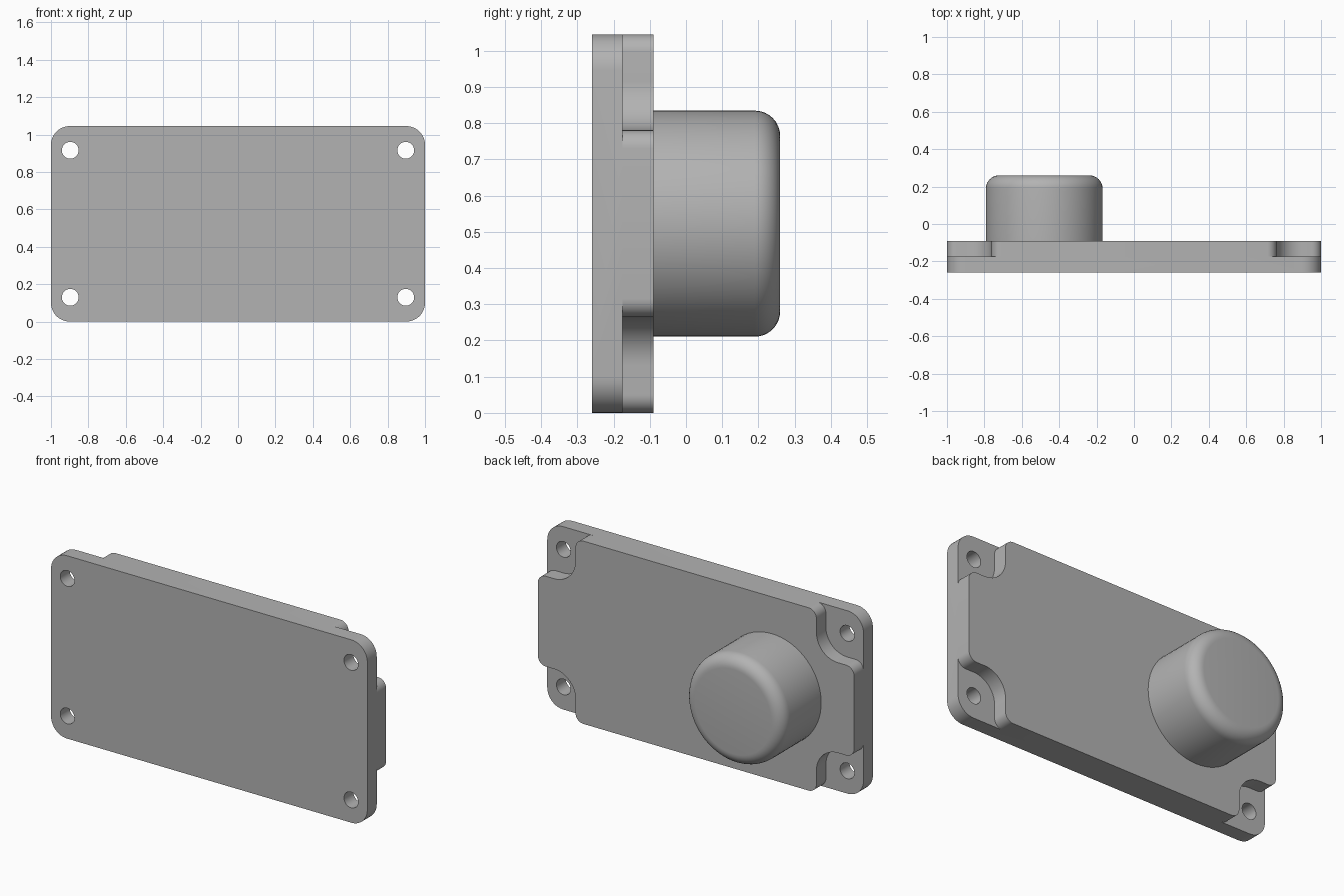
import bpy, bmesh
from math import pi, cos, sin, radians
from mathutils import Matrix, Vector

if "Cube" in bpy.data.objects:
    bpy.data.objects.remove(bpy.data.objects["Cube"], do_unlink=True)

# Main sizes
HALF_W, HEIGHT = 1.0, 1.045
MID_Z = HEIGHT / 2
HALF_H = HEIGHT / 2
FRONT, STEP, BACK, KNOB_END = -0.26, -0.175, -0.09, 0.26
HOLE_X, HOLE_Z, HOLE_R = 0.897, 0.393, 0.045
NOTCH_R, LIP_R = 0.135, 0.05
KNOB_X, KNOB_R, KNOB_ROUND = -0.48, 0.312, 0.07

grey = bpy.data.materials.new("plain grey")
grey.use_nodes = True
colour = (0.45, 0.45, 0.45, 1)
grey.diffuse_color = colour
grey.node_tree.nodes["Principled BSDF"].inputs["Base Color"].default_value = colour


def arc(cx, cz, r, start, end, steps=10):
    angles = [radians(start + (end - start) * i / steps) for i in range(steps + 1)]
    return [(cx + r * cos(a), cz + r * sin(a)) for a in angles]


def four_corners(corner):
    """Mirror the top left-hand corner path into a closed outline."""
    flip_x = [(-x, z) for x, z in reversed(corner)]
    turned = [(-x, -z) for x, z in corner]
    flip_z = [(x, -z) for x, z in reversed(corner)]
    return corner + flip_x + turned + flip_z


def make_object(name, bm):
    bmesh.ops.recalc_face_normals(bm, faces=bm.faces[:])
    mesh = bpy.data.meshes.new(name)
    bm.to_mesh(mesh)
    bm.free()
    mesh.materials.append(grey)
    obj = bpy.data.objects.new(name, mesh)
    bpy.context.collection.objects.link(obj)
    return obj


def prism(name, outline, y0, y1):
    bm = bmesh.new()
    face = bm.faces.new([bm.verts.new((x, y0, z + MID_Z)) for x, z in outline])
    top = bmesh.ops.extrude_face_region(bm, geom=[face], use_keep_orig=True)
    moved = [v for v in top["geom"] if isinstance(v, bmesh.types.BMVert)]
    bmesh.ops.translate(bm, verts=moved, vec=(0, y1 - y0, 0))
    return make_object(name, bm)


def smooth(obj):
    bpy.ops.object.select_all(action="DESELECT")
    obj.select_set(True)
    bpy.context.view_layer.objects.active = obj
    bpy.ops.object.shade_smooth_by_angle(angle=radians(30))


def combine(obj, other, operation):
    """Apply a boolean and remove the helper."""
    mod = obj.modifiers.new(operation.lower(), "BOOLEAN")
    mod.object, mod.operation, mod.solver = other, operation, "EXACT"
    bpy.context.view_layer.objects.active = obj
    bpy.ops.object.modifier_apply(modifier=mod.name)
    bpy.data.objects.remove(other, do_unlink=True)


# Base plate with rounded corners
round_corner = arc(HALF_W - 0.1, HALF_H - 0.1, 0.1, 0, 90)
plate = prism("mounting_plate", four_corners(round_corner), FRONT, STEP)

# Raised back layer, scooped out around each screw hole
wall_x, wall_z = HOLE_X - NOTCH_R, HOLE_Z - NOTCH_R
scooped_corner = (
    arc(HALF_W - LIP_R, wall_z - LIP_R, LIP_R, 0, 90, 8)
    + arc(HOLE_X, HOLE_Z, NOTCH_R, 270, 180, 12)
    + arc(wall_x - LIP_R, HALF_H - LIP_R, LIP_R, 0, 90, 8))
raised = prism("raised_layer", four_corners(scooped_corner), STEP, BACK)
combine(plate, raised, "UNION")

# Screw holes
for sx in (-1, 1):
    for sz in (-1, 1):
        ring = arc(sx * HOLE_X, sz * HOLE_Z, HOLE_R, 0, 360, 32)[:-1]
        drill = prism("hole_cutter", ring, FRONT - 0.1, BACK + 0.1)
        drill.hide_render = True
        combine(plate, drill, "DIFFERENCE")

# Merge the flush sides of the two layers
bm = bmesh.new()
bm.from_mesh(plate.data)
bmesh.ops.remove_doubles(bm, verts=bm.verts[:], dist=0.0001)
bmesh.ops.dissolve_limit(bm, angle_limit=0.01, verts=bm.verts[:], edges=bm.edges[:])
bm.to_mesh(plate.data)
bm.free()
smooth(plate)

# Round knob, spun from a profile of (radius, depth)
profile = [(KNOB_R, BACK)] + arc(
    KNOB_R - KNOB_ROUND, KNOB_END - KNOB_ROUND, KNOB_ROUND, 0, 90, 8)
bm = bmesh.new()
verts = [bm.verts.new((KNOB_X + r, y, MID_Z)) for r, y in profile]
edges = [bm.edges.new(pair) for pair in zip(verts, verts[1:])]
bmesh.ops.spin(bm, geom=verts + edges, cent=(KNOB_X, 0, MID_Z), axis=(0, 1, 0),
               angle=2 * pi, steps=64, use_merge=True)
bmesh.ops.remove_doubles(bm, verts=bm.verts[:], dist=0.0001)
bmesh.ops.holes_fill(bm, edges=[e for e in bm.edges if e.is_boundary], sides=0)
knob = make_object("round_knob", bm)
smooth(knob)
